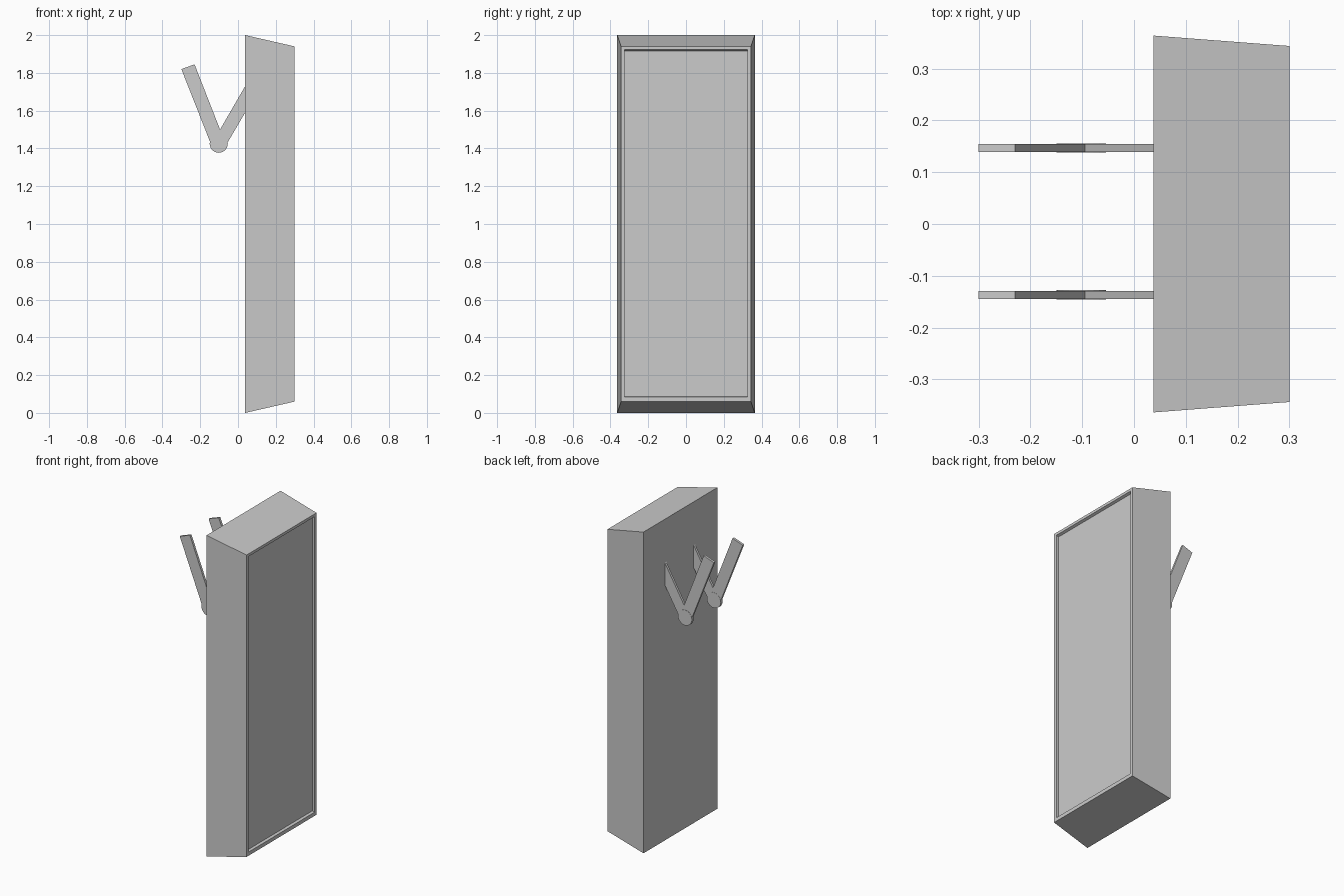
import bpy, bmesh, math

if "Cube" in bpy.data.objects:
    bpy.data.objects.remove(bpy.data.objects["Cube"])


def new_object(name, bm):
    bmesh.ops.recalc_face_normals(bm, faces=bm.faces)
    mesh = bpy.data.meshes.new(name)
    bm.to_mesh(mesh)
    bm.free()
    obj = bpy.data.objects.new(name, mesh)
    bpy.context.collection.objects.link(obj)
    return obj


def ring(bm, x, half_y, z0, z1):
    return [bm.verts.new((x, y, z)) for y, z in
            ((-half_y, z0), (half_y, z0), (half_y, z1), (-half_y, z1))]


def extruded(name, profile, y0, y1):
    bm = bmesh.new()
    face = bm.faces.new([bm.verts.new((x, y0, z)) for x, z in profile])
    out = bmesh.ops.extrude_face_region(bm, geom=[face])
    verts = [v for v in out["geom"] if isinstance(v, bmesh.types.BMVert)]
    bmesh.ops.translate(bm, verts=verts, vec=(0, y1 - y0, 0))
    return new_object(name, bm)


# Tapered cabinet with a rim and a shallow recessed front panel
bm = bmesh.new()
rings = [ring(bm, 0.038, 0.364, 0.0, 2.0),
         ring(bm, 0.30, 0.344, 0.06, 1.94),
         ring(bm, 0.30, 0.325, 0.083, 1.923),
         ring(bm, 0.285, 0.325, 0.088, 1.917)]
bm.faces.new(rings[0])
for a, b in zip(rings, rings[1:]):
    for i in range(4):
        j = (i + 1) % 4
        bm.faces.new((a[i], a[j], b[j], b[i]))
bm.faces.new(rings[-1])
new_object("cabinet", bm)

# Two V-shaped rear brackets, each with a round pivot disc
arms = [(-0.30, 1.82), (-0.23, 1.845), (-0.095, 1.50), (0.038, 1.73),
        (0.038, 1.59), (-0.056, 1.43), (-0.15, 1.44)]
disc = [(-0.102 + 0.048 * math.cos(2 * math.pi * i / 24),
         1.425 + 0.048 * math.sin(2 * math.pi * i / 24)) for i in range(24)]
for side, y in (("left", -0.137), ("right", 0.147)):
    extruded(side + "_bracket_arms", arms, y - 0.0075, y + 0.0075)
    extruded(side + "_bracket_pivot", disc, y - 0.009, y + 0.009)
